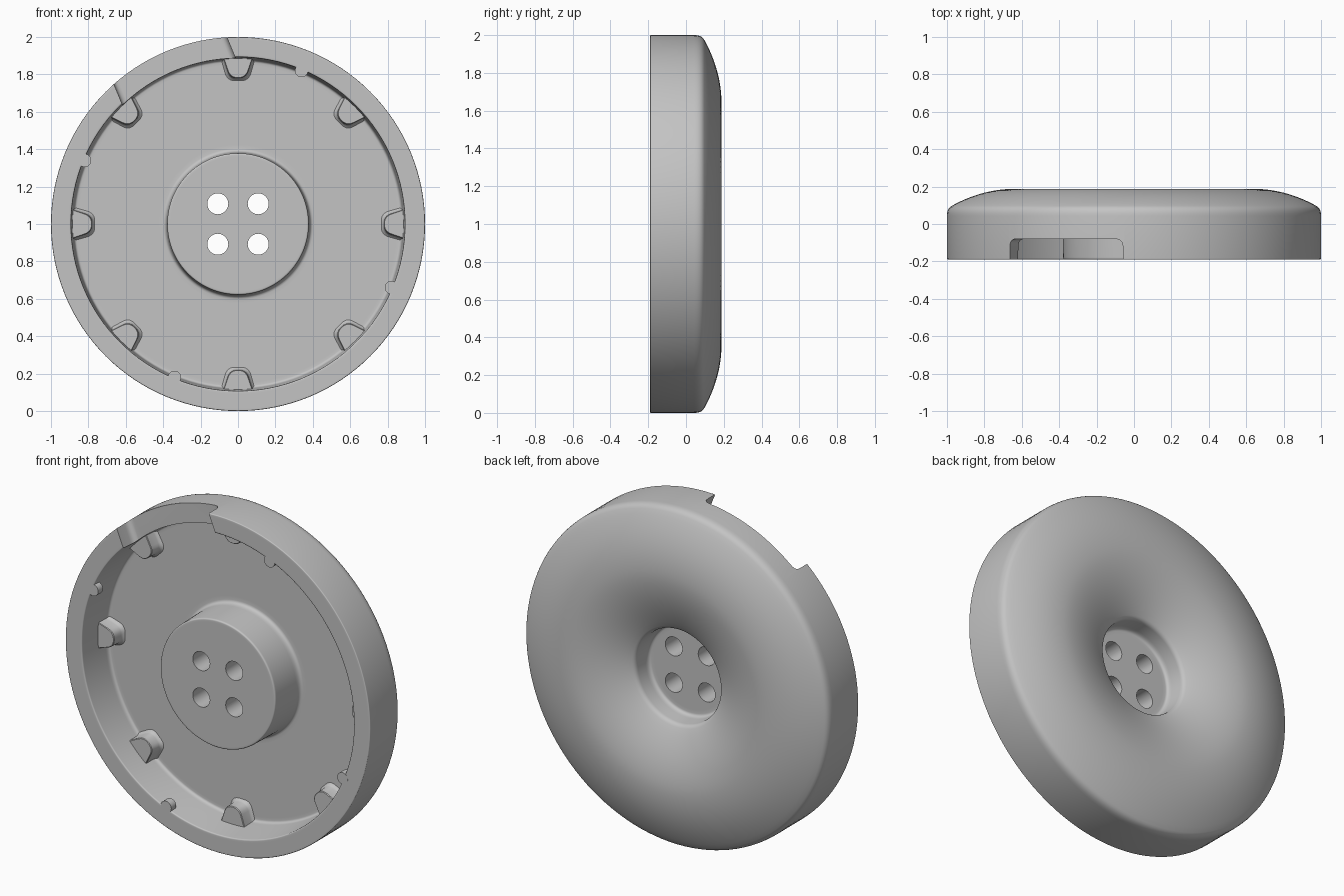
import bpy, bmesh
from math import sin, cos, pi, radians
from mathutils import Vector, Matrix

if "Cube" in bpy.data.objects:
    bpy.data.objects.remove(bpy.data.objects["Cube"])

grey = bpy.data.materials.new("plain_grey")
grey.use_nodes = True
grey.diffuse_color = (0.55, 0.55, 0.55, 1)
grey.node_tree.nodes["Principled BSDF"].inputs["Base Color"].default_value = (0.55, 0.55, 0.55, 1)

CENTRE = Vector((0, 0, 1))
FRONT, FLOOR, DISH = -0.19, 0.035, -0.04


def finish(bm, name):
    bmesh.ops.recalc_face_normals(bm, faces=bm.faces)
    mesh = bpy.data.meshes.new(name)
    bm.to_mesh(mesh)
    bm.free()
    mesh.materials.append(grey)
    obj = bpy.data.objects.new(name, mesh)
    bpy.context.collection.objects.link(obj)
    return obj


def smooth(obj):
    bpy.ops.object.select_all(action='DESELECT')
    obj.select_set(True)
    bpy.context.view_layer.objects.active = obj
    bpy.ops.object.shade_smooth_by_angle(angle=radians(32))


def rounded(points, steps=5):
    """Round the corners of an open path of (a, b, radius)."""
    out = []
    for i, (a, b, f) in enumerate(points):
        p = Vector((a, b))
        if f == 0:
            out.append(p)
            continue
        prev, nxt = Vector(points[i - 1][:2]), Vector(points[i + 1][:2])
        s = p + (prev - p).normalized() * min(f, (prev - p).length * 0.49)
        e = p + (nxt - p).normalized() * min(f, (nxt - p).length * 0.49)
        for k in range(steps + 1):
            t = k / steps
            out.append(s * (1 - t) ** 2 + p * 2 * t * (1 - t) + e * t * t)
    return out


def loft(rings, name):
    """Skin equal closed rings and cap both ends."""
    bm = bmesh.new()
    rows = [[bm.verts.new(p) for p in ring] for ring in rings]
    n = len(rows[0])
    for r0, r1 in zip(rows, rows[1:]):
        for i in range(n):
            j = (i + 1) % n
            bm.faces.new((r0[i], r0[j], r1[j], r1[i]))
    bm.faces.new(rows[0])
    bm.faces.new(rows[-1])
    return finish(bm, name)


def rod(name, radius, x, z, y0, y1, sides=32):
    angles = [2 * pi * i / sides for i in range(sides)]
    return loft([[Vector((x + radius * cos(a), y, z + radius * sin(a))) for a in angles]
                 for y in (y0, y1)], name)


def cut(obj, cutter):
    cutter.hide_render = True
    mod = obj.modifiers.new("cut", 'BOOLEAN')
    mod.operation, mod.solver, mod.object = 'DIFFERENCE', 'EXACT', cutter
    bpy.context.view_layer.objects.active = obj
    bpy.ops.object.modifier_apply(modifier=mod.name)
    bpy.data.objects.remove(cutter)


# Turned disc: hub, recess, rim, domed back and central dish
def back_height(r):
    if r > 0.64:
        return 0.188 - 0.088 * ((r - 0.64) / 0.33) ** 2
    return 0.188 - 0.108 * ((0.64 - r) / 0.355) ** 1.8


profile = [(0.355, FRONT, 0), (0.36, FRONT, 0), (0.378, FRONT, 0.012),
           (0.383, FLOOR, 0.035), (0.425, FLOOR, 0), (0.43, FLOOR, 0),
           (0.845, FLOOR, 0), (0.85, FLOOR, 0), (0.88, FLOOR, 0.025),
           (0.893, FRONT, 0.008), (0.91, FRONT, 0), (0.985, FRONT, 0), (1, FRONT, 0.006),
           (1, back_height(1), 0.04)]
profile += [(r, back_height(r), 0) for r in [0.95 - 0.025 * i for i in range(26)]]
profile += [(0.278, back_height(0.278), 0.02), (0.272, DISH, 0.03),
            (0.235, DISH, 0), (0.23, DISH, 0)]
SEGMENTS = 128
turns = [2 * pi * i / SEGMENTS for i in range(SEGMENTS)]
disc = loft([[Vector((r * cos(a), y, 1 + r * sin(a))) for a in turns]
             for r, y in rounded(profile)], "disc_body")

# Four holes through the hub
for x in (-0.108, 0.108):
    for z in (-0.108, 0.108):
        cut(disc, rod("hole_cutter", 0.056, x, 1 + z, -0.3, 0.3))

# Rim notch with rounded floor corners
W = 0.327
section = rounded([(-W, -0.3, 0), (-W, -0.08, 0.04), (W, -0.08, 0.04), (W, -0.3, 0)])
spin = Matrix.Rotation(radians(-22.5), 4, 'Y')
cut(disc, loft([[CENTRE + spin @ Vector((x, y, z)) for x, y in section]
                for z in (0.7, 1.2)], "notch_cutter"))
smooth(disc)

# Eight teeth with slightly flared feet inside the rim
for i in range(8):
    spin = Matrix.Rotation(i * pi / 4, 4, 'Y')
    rings = []
    for y, o in ((FLOOR + 0.01, 0.016), (FLOOR, 0.014), (FLOOR - 0.008, 0.006),
                 (FLOOR - 0.02, 0.002), (-0.046, 0), (-0.05, -0.003)):
        outline = rounded([(-0.086 - o, 0.92, 0), (-0.079 - o, 0.89, 0),
                           (-0.043 - o, 0.78 - o, 0.04), (0.043 + o, 0.78 - o, 0.04),
                           (0.079 + o, 0.89, 0), (0.086 + o, 0.92, 0)])
        rings.append([CENTRE + spin @ Vector((x, y, z)) for x, z in outline])
    smooth(loft(rings, f"tooth_{i + 1}"))

# Four short half-round nubs at the front of the inner rim wall
for i in range(4):
    a = radians(67.5 + 90 * i)
    smooth(rod(f"nub_{i + 1}", 0.035, 0.887 * cos(a), 1 + 0.887 * sin(a),
               FRONT - 0.0005, FRONT + 0.045, 24))
